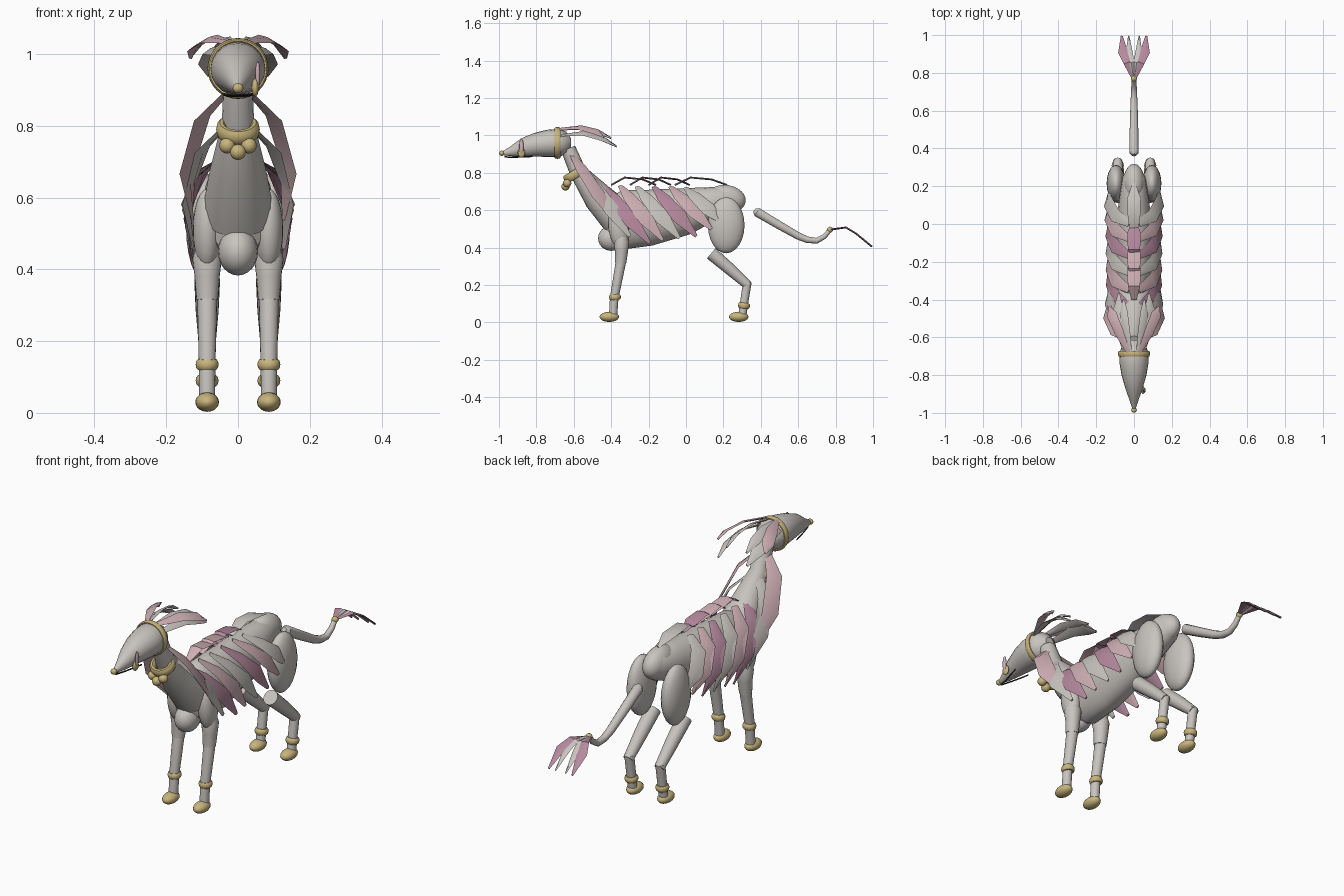
import bpy, bmesh, math
from mathutils import Vector, Matrix

if "Cube" in bpy.data.objects:
    bpy.data.objects.remove(bpy.data.objects["Cube"])


def material(name, r, g, b):
    m = bpy.data.materials.new(name)
    m.use_nodes = True
    m.diffuse_color = (r, g, b, 1)
    bsdf = next(n for n in m.node_tree.nodes if n.type == "BSDF_PRINCIPLED")
    bsdf.inputs["Base Color"].default_value = (r, g, b, 1)
    return m


GREY = material("warm_grey", 0.58, 0.55, 0.52)
PINK = material("pale_pink", 0.62, 0.43, 0.46)
MAUVE = material("mauve", 0.46, 0.25, 0.34)
GOLD = material("gold", 0.58, 0.46, 0.2)
DARK = material("dark_lip", 0.02, 0.02, 0.02)
parts = []


def finish(name, bm, mat):
    bmesh.ops.recalc_face_normals(bm, faces=bm.faces[:])
    mesh = bpy.data.meshes.new(name)
    bm.to_mesh(mesh)
    bm.free()
    mesh.materials.append(mat)
    ob = bpy.data.objects.new(name, mesh)
    bpy.context.collection.objects.link(ob)
    parts.append(ob)
    return ob


def skin(name, rings, mat):
    """Join rings of points into a closed, capped surface."""
    bm = bmesh.new()
    loops = [[bm.verts.new(p) for p in ring] for ring in rings]
    n = len(loops[0])
    for a, b in zip(loops, loops[1:]):
        for i in range(n):
            j = (i + 1) % n
            bm.faces.new((a[i], a[j], b[j], b[i]))
    bm.faces.new(loops[0])
    bm.faces.new(loops[-1])
    return finish(name, bm, mat)


def tangents(pts):
    last = len(pts) - 1
    return [(pts[min(i + 1, last)] - pts[max(i - 1, 0)]).normalized() for i in range(last + 1)]


def tube(name, x, stations, mat=GREY, n=20):
    """Loft of ellipses; each station is y, z, half width, half height."""
    pts = [Vector((x, s[0], s[1])) for s in stations]
    side = Vector((1, 0, 0))
    rings = []
    for p, t, s in zip(pts, tangents(pts), stations):
        up = t.cross(side)
        angles = [math.tau * k / n for k in range(n)]
        rings.append([p + side * s[2] * math.cos(a) + up * s[-1] * math.sin(a) for a in angles])
    return skin(name, rings, mat)


def ball(name, centre, size, mat=GREY, tilt=0):
    bm = bmesh.new()
    place = Matrix.Translation(centre) @ Matrix.Rotation(tilt, 4, "X") @ Matrix.Diagonal((*size, 1))
    bmesh.ops.create_uvsphere(bm, u_segments=20, v_segments=12, radius=1, matrix=place)
    return finish(name, bm, mat)


def hoop(name, centre, axis, major, minor, depth, mat=GOLD):
    """Ring with an elliptical section around the given axis."""
    turn = Vector(axis).to_track_quat("Z", "Y").to_matrix().to_4x4()
    place = Matrix.Translation(centre) @ turn
    bm = bmesh.new()
    n, m = 32, 10
    grid = []
    for i in range(n):
        a = math.tau * i / n
        row = []
        for k in range(m):
            b = math.tau * k / m
            r = major + minor * math.cos(b)
            row.append(bm.verts.new(place @ Vector((r * math.cos(a), r * math.sin(a), depth * math.sin(b)))))
        grid.append(row)
    for i in range(n):
        for k in range(m):
            i2, k2 = (i + 1) % n, (k + 1) % m
            bm.faces.new((grid[i][k], grid[i2][k], grid[i2][k2], grid[i][k2]))
    return finish(name, bm, mat)


def blade(name, pts, half, mat, outward=None, thick=0.005):
    """Thin pointed leaf along a path, with a raised middle ridge."""
    pts = [Vector(p) for p in pts]
    widths = (0.4, 0.9, 1.0, 0.2)
    rings = []
    for p, t, w in zip(pts, tangents(pts), widths):
        out = Vector(outward) if outward else Vector((p.x, 0, p.z - 0.5))
        side = t.cross(out).normalized()
        up = side.cross(t).normalized() * thick
        rings.append([p + side * half * w, p + up, p - side * half * w, p - up])
    return skin(name, rings, mat)


# Head, muzzle and neck
tube("head", 0, [(-0.975, 0.905, 0.01, 0.012), (-0.93, 0.915, 0.025, 0.028),
                 (-0.87, 0.935, 0.046, 0.05), (-0.8, 0.95, 0.066, 0.064),
                 (-0.74, 0.957, 0.076, 0.073), (-0.68, 0.96, 0.077, 0.075),
                 (-0.64, 0.96, 0.06, 0.06), (-0.615, 0.96, 0.025, 0.025)])
ball("nose", (0, -0.985, 0.905), (0.015, 0.014, 0.014), GOLD)
hoop("head_band", (0, -0.687, 0.96), (0, 1, 0), 0.078, 0.007, 0.016)
tube("neck", 0, [(-0.63, 0.93, 0.04), (-0.58, 0.81, 0.045), (-0.47, 0.67, 0.08), (-0.36, 0.56, 0.1)])
hoop("collar", (0, -0.598, 0.79), (0, -0.5, 0.85), 0.046, 0.015, 0.024)
for x, z in ((-0.03, 0.745), (0.03, 0.745), (0, 0.727)):
    ball("collar_bell", (x, -0.635 - (0.745 - z) * 0.5, z), (0.022, 0.022, 0.022), GOLD)

# Single hanging ornament on the left cheek
ball("cheek_drop", (0.055, -0.88, 0.94), (0.007, 0.012, 0.04), PINK)
ball("cheek_bead", (0.048, -0.88, 0.907), (0.01, 0.02, 0.025), GOLD)

# Body
tube("torso", 0, [(-0.43, 0.55, 0.04, 0.07), (-0.4, 0.55, 0.075, 0.125), (-0.33, 0.55, 0.09, 0.158),
                  (-0.2, 0.56, 0.1, 0.15), (0, 0.595, 0.095, 0.125), (0.12, 0.63, 0.08, 0.095),
                  (0.25, 0.655, 0.06, 0.072), (0.3, 0.655, 0.03, 0.04)])
ball("breast", (0, -0.4, 0.45), (0.056, 0.07, 0.067))
ball("rump", (0, 0.215, 0.66), (0.058, 0.105, 0.075), tilt=-0.15)

for s, label in ((1, "left"), (-1, "right")):
    x = 0.086 * s
    # Front leg
    ball(label + "_shoulder", (x, -0.36, 0.51), (0.04, 0.055, 0.115), tilt=0.1)
    tube(label + "_front_upper_leg", x, [(-0.345, 0.47, 0.03), (-0.345, 0.43, 0.041),
                                         (-0.345, 0.38, 0.035), (-0.35, 0.315, 0.03)])
    tube(label + "_front_lower_leg", x, [(-0.347, 0.33, 0.028), (-0.384, 0.13, 0.023), (-0.39, 0.03, 0.022)])
    hoop(label + "_front_cuff", (x, -0.38, 0.135), (0, -0.1, 1), 0.022, 0.01, 0.016)
    ball(label + "_front_paw", (x, -0.41, 0.03), (0.033, 0.052, 0.027), GOLD)
    # Hind leg
    ball(label + "_thigh", (s * 0.095, 0.215, 0.52), (0.05, 0.098, 0.15))
    tube(label + "_hind_upper_leg", x, [(0.135, 0.37, 0.036), (0.235, 0.285, 0.032), (0.335, 0.195, 0.024)])
    tube(label + "_hind_lower_leg", x, [(0.328, 0.215, 0.023), (0.31, 0.1, 0.022), (0.3, 0.03, 0.022)])
    hoop(label + "_hind_cuff", (x, 0.31, 0.09), (0, 0.13, 1), 0.022, 0.01, 0.016)
    ball(label + "_hind_paw", (x, 0.282, 0.03), (0.033, 0.052, 0.027), GOLD)
    # Mouth
    blade(label + "_lip", [(0, -0.97, 0.885), (0.013 * s, -0.92, 0.884),
                           (0.03 * s, -0.86, 0.886), (0.04 * s, -0.82, 0.888)], 0.004, DARK, (0, 0, 1), 0.004)
    # Ears
    lean = (0.5 * s, 0, 1)
    blade(label + "_outer_ear", [(0.03 * s, -0.68, 1.035), (0.08 * s, -0.57, 1.043),
                                 (0.118 * s, -0.48, 1.02), (0.132 * s, -0.44, 0.99)], 0.03, PINK, lean)
    blade(label + "_lower_ear", [(0.05 * s, -0.67, 1.0), (0.075 * s, -0.55, 1.012),
                                 (0.085 * s, -0.45, 0.985), (0.08 * s, -0.37, 0.94)], 0.03, GREY, lean)
    blade(label + "_inner_ear", [(0.02 * s, -0.68, 1.03), (0.04 * s, -0.57, 1.04),
                                 (0.055 * s, -0.47, 1.02), (0.055 * s, -0.4, 0.985)], 0.024, GREY, lean)
    # Side feathers: root y, root z, tip y, tip z
    for y0, z0, y1, z1, mat in ((-0.61, 0.9, -0.375, 0.54, PINK), (-0.54, 0.81, -0.3, 0.46, GREY),
                                (-0.44, 0.73, -0.195, 0.425, MAUVE), (-0.35, 0.73, -0.125, 0.44, PINK),
                                (-0.26, 0.725, -0.035, 0.45, GREY), (-0.17, 0.725, 0.055, 0.46, MAUVE),
                                (-0.08, 0.725, 0.135, 0.5, PINK), (0.0, 0.72, 0.2, 0.53, GREY)):
        steps = ((0.025, 0), (0.1, 0.22), (0.14, 0.6), (0.128, 1))
        path = [(px * s, y0 + (y1 - y0) * f, z0 + (z1 - z0) * f) for px, f in steps]
        blade(label + "_side_feather", path, 0.042, mat)
    # Tail tuft
    for tip_x, half, mat in ((0.065, 0.026, MAUVE), (0.028, 0.018, GREY)):
        blade(label + "_tail_feather", [(0.004 * s, 0.775, 0.497), (tip_x * 0.5 * s, 0.855, 0.508),
                                        (tip_x * 0.9 * s, 0.91, 0.475), (tip_x * s, 0.995, 0.405)],
              half, mat, (0, 0.3, 1))

# Overlapping feathers along the spine
for y0, length, mat in ((-0.4, 0.24, PINK), (-0.3, 0.22, PINK), (-0.2, 0.22, MAUVE), (-0.06, 0.28, GREY)):
    path = [(0, y0 + length * f, 0.735 + dz) for f, dz in ((0, 0.0), (0.3, 0.04), (0.7, 0.03), (1, 0.0))]
    blade("spine_feather", path, 0.036, mat, (0, 0, 1))

# Tail
tube("tail", 0, [(0.365, 0.6, 0.012), (0.38, 0.59, 0.025), (0.49, 0.525, 0.023), (0.6, 0.462, 0.02),
                 (0.65, 0.442, 0.018), (0.7, 0.437, 0.016), (0.74, 0.46, 0.014), (0.77, 0.495, 0.012)], n=14)
ball("tail_bead", (0, 0.77, 0.496), (0.016, 0.016, 0.016), GOLD)

# Smooth shading with crisp edges
bpy.ops.object.select_all(action="DESELECT")
for ob in parts:
    ob.select_set(True)
bpy.context.view_layer.objects.active = parts[0]
bpy.ops.object.shade_smooth_by_angle(angle=math.radians(35))
